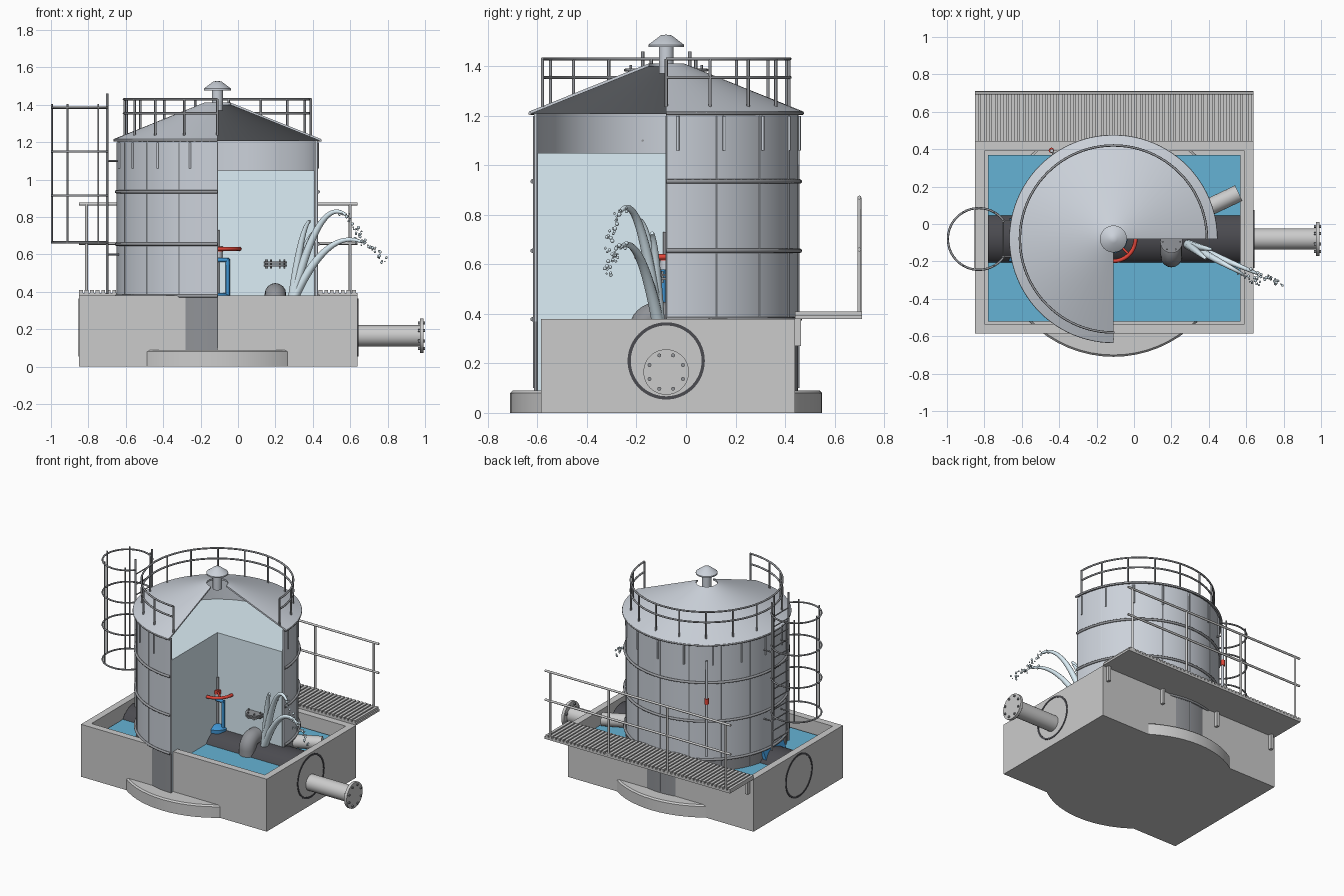
import bpy, bmesh, math, random
from mathutils import Vector, Matrix

if "Cube" in bpy.data.objects:
    bpy.data.objects.remove(bpy.data.objects["Cube"])
random.seed(4)
CX, CY = -0.11, -0.08          # tank axis
AXIS = Matrix.Translation((CX, CY, 0))


def material(name, rgb):
    m = bpy.data.materials.new(name)
    m.diffuse_color = (*rgb, 1)
    m.use_nodes = True
    m.node_tree.nodes["Principled BSDF"].inputs["Base Color"].default_value = m.diffuse_color
    return m


STEEL = material("steel", (.60, .64, .70))
DARK = material("dark", (.07, .07, .08))
RAIL = material("rail", (.30, .31, .33))
SKIRT = material("skirt", (.28, .29, .31))
POOL = material("pool_water", (.13, .45, .66))
PALE = material("clear_water", (.72, .86, .93))
BLUE = material("blue_paint", (.05, .30, .65))
RED = material("red_paint", (.75, .06, .04))


def finish(name, bm, mat=None, smooth=True):
    bmesh.ops.remove_doubles(bm, verts=bm.verts, dist=1e-5)
    bmesh.ops.recalc_face_normals(bm, faces=bm.faces)
    me = bpy.data.meshes.new(name)
    bm.to_mesh(me)
    bm.free()
    ob = bpy.data.objects.new(name, me)
    bpy.context.collection.objects.link(ob)
    if mat:
        me.materials.append(mat)
    bpy.ops.object.select_all(action='DESELECT')
    ob.select_set(True)
    bpy.context.view_layer.objects.active = ob
    if smooth:
        bpy.ops.object.shade_smooth_by_angle(angle=math.radians(35))
    return ob


def boxes(name, ranges, mat=None, xf=Matrix()):
    """Boxes given as (x0, x1, y0, y1, z0, z1)."""
    bm = bmesh.new()
    for x0, x1, y0, y1, z0, z1 in ranges:
        c = Matrix.Translation(((x0 + x1) / 2, (y0 + y1) / 2, (z0 + z1) / 2))
        s = Matrix.Diagonal((x1 - x0, y1 - y0, z1 - z0, 1))
        bmesh.ops.create_cube(bm, size=1, matrix=xf @ c @ s)
    return finish(name, bm, mat, False)


def lathe(name, profile, mat=None, deg=360, n=64, xf=AXIS):
    """Closed (r, z) profile turned about z; capped when partial."""
    bm = bmesh.new()
    rings = []
    for i in range(n + 1):
        a = math.radians(deg) * i / n
        rings.append([bm.verts.new(xf @ Vector((r * math.cos(a), r * math.sin(a), z))) for r, z in profile])
    for p, q in zip(rings, rings[1:]):
        for j in range(len(profile)):
            k = (j + 1) % len(profile)
            bm.faces.new((p[j], p[k], q[k], q[j]))
    if deg < 360:
        bm.faces.new(rings[0])
        bm.faces.new(rings[-1])
    return finish(name, bm, mat)


def disc(r, z0, z1, r0=0):
    return [(r0, z0), (r, z0), (r, z1), (r0, z1)]


def tubes(name, paths, r, mat=None, taper=None, res=2):
    cu = bpy.data.curves.new(name, 'CURVE')
    cu.dimensions = '3D'
    cu.bevel_depth, cu.bevel_resolution, cu.use_fill_caps = r, res, True
    for path in paths:
        sp = cu.splines.new('POLY')
        sp.points.add(len(path) - 1)
        for i, p in enumerate(path):
            sp.points[i].co = (*p, 1)
            if taper:
                sp.points[i].radius = 1 + (taper - 1) * i / (len(path) - 1)
    ob = bpy.data.objects.new(name, cu)
    bpy.context.collection.objects.link(ob)
    bpy.ops.object.select_all(action='DESELECT')
    ob.select_set(True)
    bpy.context.view_layer.objects.active = ob
    if mat:
        cu.materials.append(mat)
    bpy.ops.object.convert(target='MESH')
    bpy.ops.object.shade_smooth_by_angle(angle=math.radians(50))


def arc(cx, cy, z, r, a0, a1, n=48):
    return [(cx + r * math.cos(math.radians(a0 + (a1 - a0) * i / n)),
             cy + r * math.sin(math.radians(a0 + (a1 - a0) * i / n)), z) for i in range(n + 1)]


def polar(r, deg, z):
    return (CX + r * math.cos(math.radians(deg)), CY + r * math.sin(math.radians(deg)), z)


# Concrete basin: floor and four walls, water inside
basin = boxes("basin", [(-.85, .64, -.585, .44, 0, .38)])
bm = bmesh.new()
bm.from_mesh(basin.data)
top = [f for f in bm.faces if f.normal.z > .9]
bmesh.ops.inset_region(bm, faces=top, thickness=.07)
res = bmesh.ops.extrude_face_region(bm, geom=top)
bmesh.ops.translate(bm, verts=[v for v in res['geom'] if isinstance(v, bmesh.types.BMVert)], vec=(0, 0, -.31))
bmesh.ops.delete(bm, geom=top, context='FACES')
bm.to_mesh(basin.data)
bm.free()
boxes("basin_water", [(-.78, .57, -.52, .37, .07, .29)], POOL)

# Round footing
lathe("footing", [(0, 0), (.63, 0), (.63, .08), (.62, .09), (0, .09)], deg=360)

# Tank with the front right quarter cut away
lathe("tank_shell", disc(.535, .37, 1.21, .522), STEEL, 270)
lathe("tank_skirt", disc(.533, .09, .37, .522), SKIRT, 270)
lathe("tank_water", disc(.52, .09, 1.05), PALE, 270)
lathe("tank_roof", [(.555, 1.205), (.555, 1.217), (.07, 1.412), (.07, 1.40)], STEEL, 270)
tubes("tank_hoops", [arc(CX, CY, z, .54, 0, 270, 72) for z in (.378, .655, .935)], .009, RAIL)
tubes("tank_eave", [arc(CX, CY, 1.21, .55, 0, 270, 72)], .007, RAIL)
tubes("tank_seams", [[polar(.535, a * 22.5, .1), polar(.535, a * 22.5, 1.2)] for a in range(13)], .0035, STEEL)
tubes("roof_brackets", [[polar(.538, a * 20.77 + 5, 1.06), polar(.538, a * 20.77 + 5, 1.2)] for a in range(13)], .006, STEEL)

# Roof vent
lathe("vent_pipe", disc(.03, 1.37, 1.49), STEEL, n=32)
lathe("vent_cap", [(0, 1.478), (.072, 1.478), (.072, 1.487), (.022, 1.525), (0, 1.528)], STEEL, n=32)

# Roof railing
tubes("roof_rails", [arc(CX, CY, z, .5, 0, 270, 72) for z in (1.355, 1.43)], .0065, RAIL)
tubes("roof_rail_posts", [[polar(.5, i * 270 / 13, 1.235), polar(.5, i * 270 / 13, 1.43)] for i in range(14)], .0065, RAIL)

# Caged ladder
LX = -.70
tubes("ladder_stiles", [[(LX, CY + s * .095, .39), (LX, CY + s * .095, 1.46)] for s in (-1, 1)], .007, RAIL)
tubes("ladder_rungs", [[(LX, CY - .095, .45 + i * .075), (LX, CY + .095, .45 + i * .075)] for i in range(13)], .004, RAIL)
tubes("ladder_cage_hoops", [arc(-.83, CY, z, .165, 36, 324) for z in (.665, .915, 1.15, 1.385)], .006, RAIL)
tubes("ladder_cage_bars", [[(-.83 + .165 * math.cos(a), CY + .165 * math.sin(a), z) for z in (.66, 1.405)]
      for a in (math.radians(d) for d in (60, 120, 180, 240, 300))], .005, RAIL)
tubes("ladder_mounts", [[(LX, CY + s * .095, z), (-.62, CY + s * .095, z)] for s in (-1, 1) for z in (.6, 1.1)], .005, RAIL)

# Rear walkway with slats, railing and wall brackets
boxes("walkway_deck", [(-.85, .64, .44, .71, .38, .395)])
boxes("walkway_slats", [(-.85 + i * .0298, -.83 + i * .0298, .44, .71, .395, .41) for i in range(50)])
posts = [-.81 + i * .47 for i in range(4)]
tubes("walkway_posts", [[(x, .70, .395), (x, .70, .87)] for x in posts], .008)
tubes("walkway_rails", [[(-.85, .70, z), (.64, .70, z)] for z in (.66, .87)], .008)
boxes("walkway_brackets", [(x - .01, x + .01, .44, .465, .27, .38) for x in posts])

# Main culvert through the basin
TURN = Matrix.Translation((0, CY, .21)) @ Matrix.Rotation(math.pi / 2, 4, 'Y')
lathe("culvert", disc(.15, -.78, .57), DARK, xf=TURN)
for nm, a in (("left", -.853), ("right", .638)):
    lathe("culvert_ring_" + nm, disc(.156, a, a + .005, .143), DARK, xf=TURN)

# Outlet pipe with bolted flange
OUT = Matrix.Translation((0, CY, .165)) @ Matrix.Rotation(math.pi / 2, 4, 'Y')
lathe("outlet_pipe", disc(.057, .60, .98), xf=OUT, n=40)
lathe("outlet_flange", disc(.092, .972, .992), xf=OUT, n=48)
tubes("outlet_bolts", [[(x, CY + .073 * math.cos(a), .165 + .073 * math.sin(a)) for x in (.962, 1.0)]
      for a in (math.pi * (i + .5) / 4 for i in range(8))], .008, RAIL)

# Side stub pipe and overflow elbow
tubes("stub_pipe", [[(.38, .08, .335), (.56, .165, .335)]], .046, None, res=6)
bend = [(.2, -.115 - .06 * math.sin(t), .33 + .06 * math.cos(t)) for t in (math.pi / 16 * i for i in range(9))]
tubes("overflow_elbow", [[(.2, -.07, .39)] + bend + [(.2, -.175, .22)]], .057, SKIRT, res=6)
PLUG = Matrix.Translation((.2, CY - .015, 0))
lathe("blind_flange_lower", disc(.06, .537, .547), SKIRT, xf=PLUG, n=32)
lathe("blind_flange_upper", disc(.06, .552, .562), SKIRT, xf=PLUG, n=32)
tubes("blind_flange_bolts", [[(.2 + .047 * math.cos(i), CY - .015 + .047 * math.sin(i), z) for z in (.525, .573)]
      for i in (math.pi / 3 * k for k in range(6))], .005, RAIL)

# Valve: blue yoke, stem and red wheel
lathe("valve_bonnet", [(0, .35), (.075, .35), (.075, .375), (.04, .395), (0, .395)], BLUE, n=32)
tubes("valve_yoke", [[(CX + s * .055, CY - .012, .37), (CX + s * .055, CY - .012, .575)] for s in (-1, 1)]
      + [[(CX - .063, CY - .012, .57), (CX + .063, CY - .012, .57)]], .011, BLUE)
lathe("valve_stem", disc(.012, .38, .73), RAIL, n=20)
lathe("valve_collar", disc(.026, .58, .62), STEEL, n=24)
lathe("wheel_hub", disc(.03, .615, .642), RED, n=24)
tubes("wheel_rim", [arc(CX, CY, .63, .118, 0, 360, 64)], .011, RED)
tubes("wheel_spokes", [[(CX, CY, .63), polar(.118, a, .63)] for a in (45, 135, 225, 315)], .007, RED)

# Blue sluice plate on the left
TILT = Matrix.Translation((-.65, -.085, .32)) @ Matrix.Rotation(.4, 4, 'Y')
boxes("sluice_plate", [(-.012, .012, -.115, .115, -.07, .068)], BLUE, TILT)

# Level gauge on the rear
GA = 125
tubes("gauge_rod", [[polar(.575, GA, .42), polar(.575, GA, 1.11)]], .010, STEEL)
tubes("gauge_mounts", [[polar(.53, GA, z), polar(.575, GA, z)] for z in (.5, 1.03)], .006, RAIL)
tubes("gauge_marker", [[polar(.578, GA, .80), polar(.578, GA, .84)]], .015, RED)

# Water jets and flying drops
P0 = Vector((.29, -.11, .35))
SHOTS = [(.24, -.13, .48, 1.2), (.31, -.13, .33, 1.2), (.10, -.08, .43, .95), (.14, -.03, .38, .9)]


def jet(shot, s):
    return P0 + Vector((shot[0] * s, shot[1] * s, shot[2] * (2 * s - s * s)))


tubes("water_jets", [[jet(sh, sh[3] * i / 24) for i in range(25)] for sh in SHOTS], .026, PALE, taper=.3, res=3)
bm = bmesh.new()
for sh in SHOTS[:2]:
    for i in range(26):
        j = Vector([random.uniform(-.015, .015) for _ in range(3)])
        p = jet(sh, random.uniform(1.05, 1.6)) + j
        bmesh.ops.create_icosphere(bm, subdivisions=2, radius=random.uniform(.004, .009),
                                   matrix=Matrix.Translation(p))
finish("water_drops", bm, PALE)
